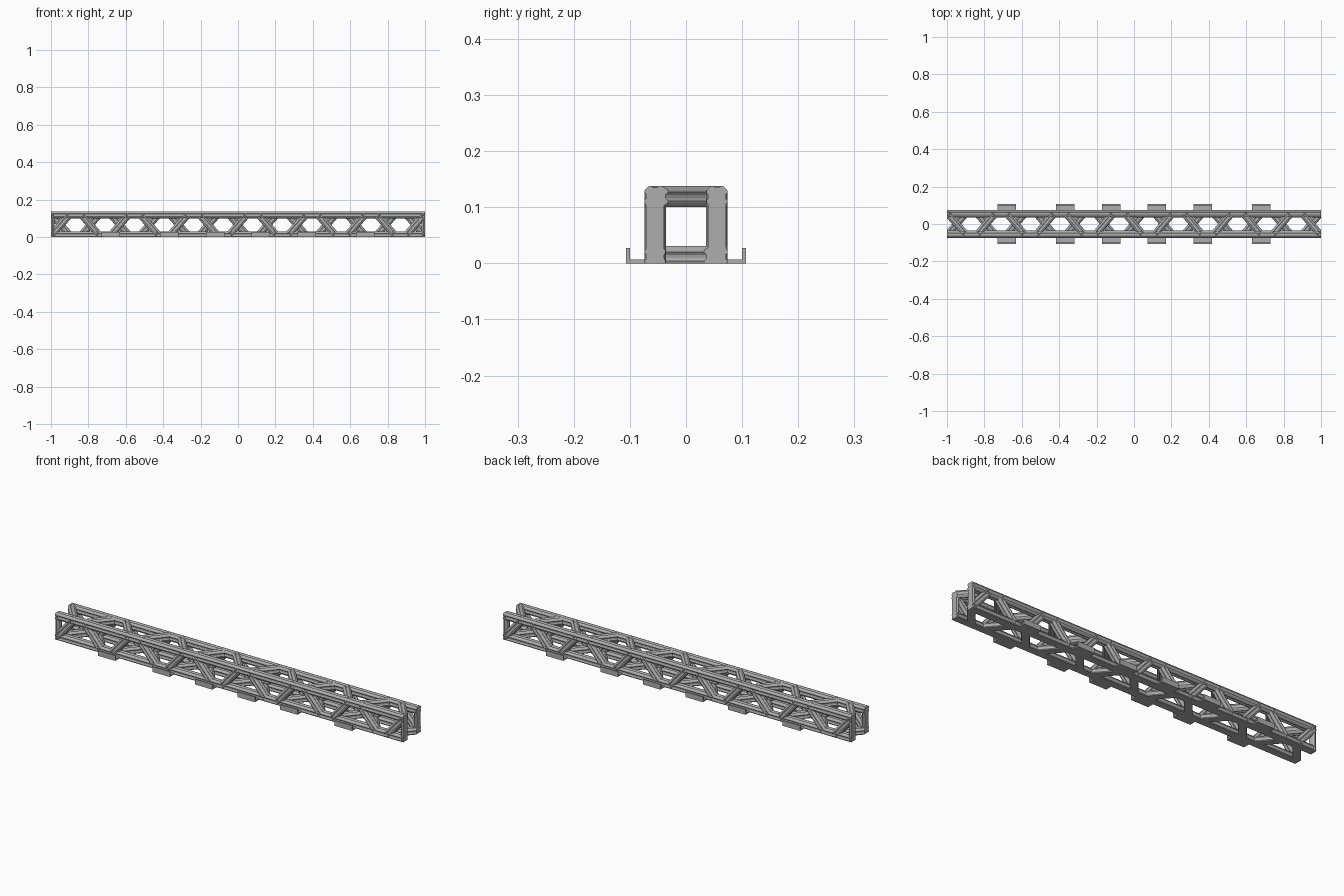
import bpy, bmesh
from mathutils import Vector

old = bpy.data.objects.get("Cube")
if old:
    bpy.data.objects.remove(old, do_unlink=True)

grey = bpy.data.materials.new("steel grey")
grey.use_nodes = True
grey.diffuse_color = (0.42, 0.42, 0.42, 1)
grey.node_tree.nodes["Principled BSDF"].inputs["Base Color"].default_value = (0.42, 0.42, 0.42, 1)

# Grooved bar section: one side, turned four times
SIDE = [(-.012, .018), (-.008, .019), (-.003, .016), (.003, .016), (.008, .019), (.012, .018)]
SECTION = []
for turn in range(4):
    for u, v in SIDE:
        for _ in range(turn):
            u, v = v, -u
        SECTION.append((u, v))

Y, LOW, HIGH = .055, .012, .119     # centre lines of the corner chords
PITCH, BAYS, LEAN = .158, 13, .047  # lacing spacing and half run


def prism(bm, ring, along):
    """Extrude a closed ring of points into a capped solid."""
    a = [bm.verts.new(p) for p in ring]
    b = [bm.verts.new(p + along) for p in ring]
    n = len(ring)
    bm.faces.new(a)
    bm.faces.new(b[::-1])
    for i in range(n):
        bm.faces.new((a[i], b[i], b[(i + 1) % n], a[(i + 1) % n]))


def bar(bm, p, q, normal):
    p, q, normal = Vector(p), Vector(q), Vector(normal)
    across = (q - p).normalized().cross(normal)
    prism(bm, [p + across * u + normal * v for u, v in SECTION], q - p)


def finish(name, bm):
    """Trim flat at the ground and both ends, then make the object."""
    for co, no in (((0, 0, 0), (0, 0, -1)), ((1, 0, 0), (1, 0, 0)), ((-1, 0, 0), (-1, 0, 0))):
        geom = bm.verts[:] + bm.edges[:] + bm.faces[:]
        bmesh.ops.bisect_plane(bm, geom=geom, dist=1e-6, plane_co=co, plane_no=no, clear_outer=True)
        bmesh.ops.holes_fill(bm, edges=[e for e in bm.edges if e.is_boundary], sides=0)
    bmesh.ops.recalc_face_normals(bm, faces=bm.faces[:])
    mesh = bpy.data.meshes.new(name)
    bm.to_mesh(mesh)
    bm.free()
    mesh.materials.append(grey)
    bpy.context.collection.objects.link(bpy.data.objects.new(name, mesh))


# Corner chords
for level, z in (("lower", LOW), ("upper", HIGH)):
    for side, y in (("front", -Y), ("back", Y)):
        bm = bmesh.new()
        bar(bm, (-1, y, z), (1, y, z), (0, 0, 1))
        finish(f"{level}_{side}_chord", bm)

# Zigzag lacing: even nodes meet the first chord, odd nodes the second
faces = {
    "front": ((-Y, HIGH), (-Y, LOW), (0, -1, 0)),
    "top": ((-Y, HIGH), (Y, HIGH), (0, 0, 1)),
    "back": ((Y, LOW), (Y, HIGH), (0, 1, 0)),
    "bottom": ((Y, LOW), (-Y, LOW), (0, 0, -1)),
}
for name, (first, second, normal) in faces.items():
    bm = bmesh.new()
    for s in range(BAYS):
        x = (s - (BAYS - 1) / 2) * PITCH
        run = LEAN if s % 2 == 0 else -LEAN
        bar(bm, (x - run, *second), (x + run, *first), normal)
    finish(f"{name}_lacing", bm)

# End posts
for end, x in (("right", -1), ("left", 1)):
    bm = bmesh.new()
    for y in (-Y, Y):
        bar(bm, (x, y, 0), (x, y, HIGH + .011), (0, 1, 0))
    finish(f"{end}_end_posts", bm)

# L-shaped mounting brackets along both lower edges
BRACKET = [(.06, 0), (.107, 0), (.107, .027), (.1, .027), (.1, .007), (.06, .007)]
for side, sign in (("front", -1), ("back", 1)):
    bm = bmesh.new()
    for x in (.68, .367, .122):
        for centre in (-x, x):
            ring = [Vector((centre - .05, sign * y, z)) for y, z in BRACKET]
            prism(bm, ring, Vector((.1, 0, 0)))
    finish(f"{side}_brackets", bm)
